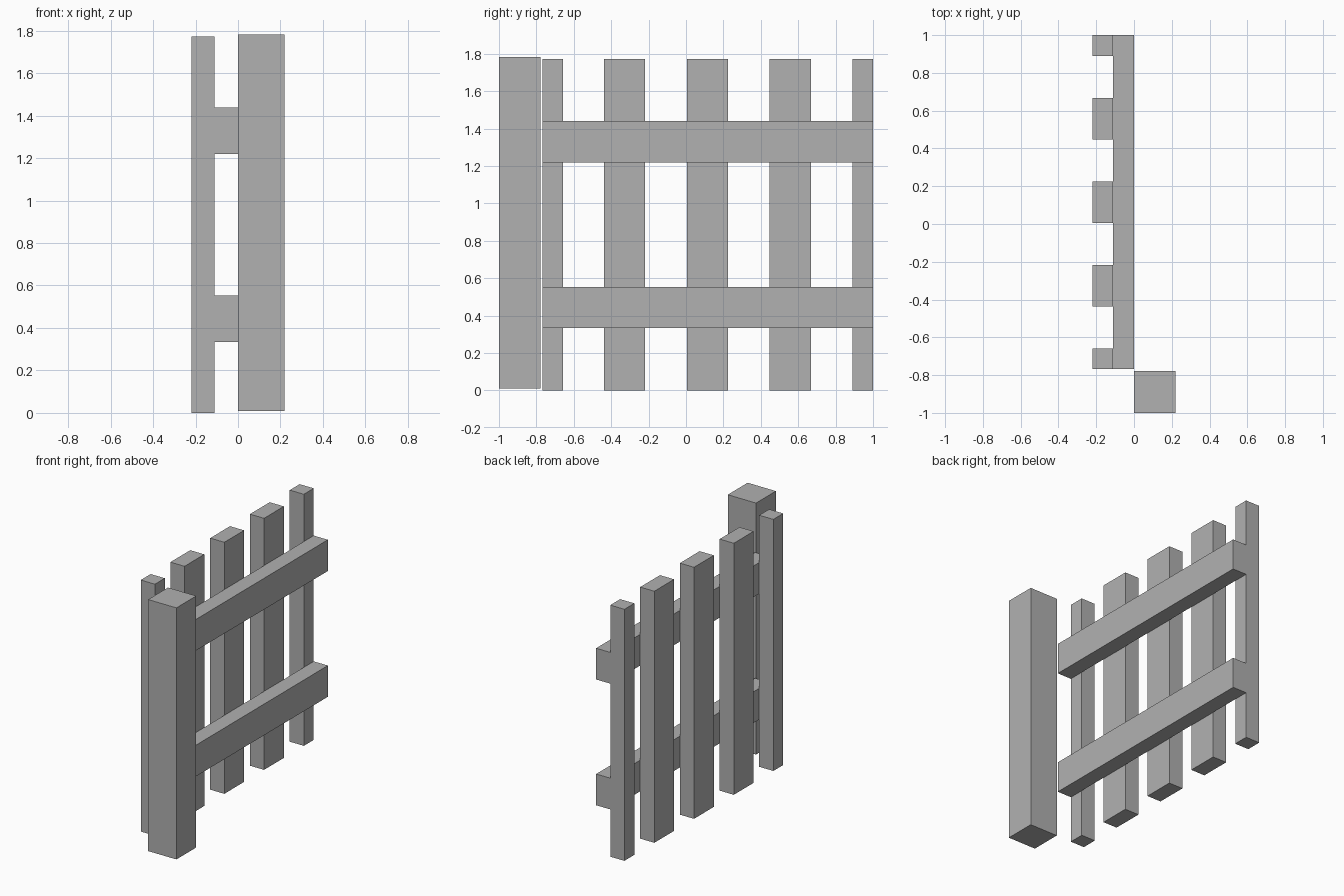
import bpy

cube = bpy.data.objects.get("Cube")
if cube:
    bpy.data.objects.remove(cube, do_unlink=True)

# Single plain colour
grey = bpy.data.materials.new("light_grey")
grey.use_nodes = True
colour = (0.44, 0.44, 0.44, 1)
grey.diffuse_color = colour
grey.node_tree.nodes["Principled BSDF"].inputs["Base Color"].default_value = colour


def box(name, x, y, z):
    """Box spanning the given (low, high) range on each axis."""
    spans = (x, y, z)
    bpy.ops.mesh.primitive_cube_add(size=1, location=[(a + b) / 2 for a, b in spans])
    obj = bpy.context.object
    obj.name = name
    obj.scale = [b - a for a, b in spans]
    bpy.ops.object.transform_apply(location=False, rotation=False, scale=True)
    obj.data.materials.append(grey)
    return obj


WIDTH = 0.22
THICK = 0.11
HEIGHT = 1.772
PANEL = (-0.768, 1.0)

# Gate post
box("gate_post", (0, WIDTH), (-1, -0.779), (0.01, 1.782))

# Horizontal rails
for name, low in (("lower_rail", 0.333), ("upper_rail", 1.219)):
    box(name, (-THICK, 0), PANEL, (low, low + WIDTH))

# Wide inner pickets
for i, low in enumerate((-0.438, 0.005, 0.447)):
    box(f"picket_{i + 1}", (-WIDTH, -THICK), (low, low + WIDTH), (0, HEIGHT))

# Narrow end pickets
for name, low in (("front_end_picket", PANEL[0]), ("back_end_picket", PANEL[1] - THICK)):
    box(name, (-WIDTH, -THICK), (low, low + THICK), (0, HEIGHT))
